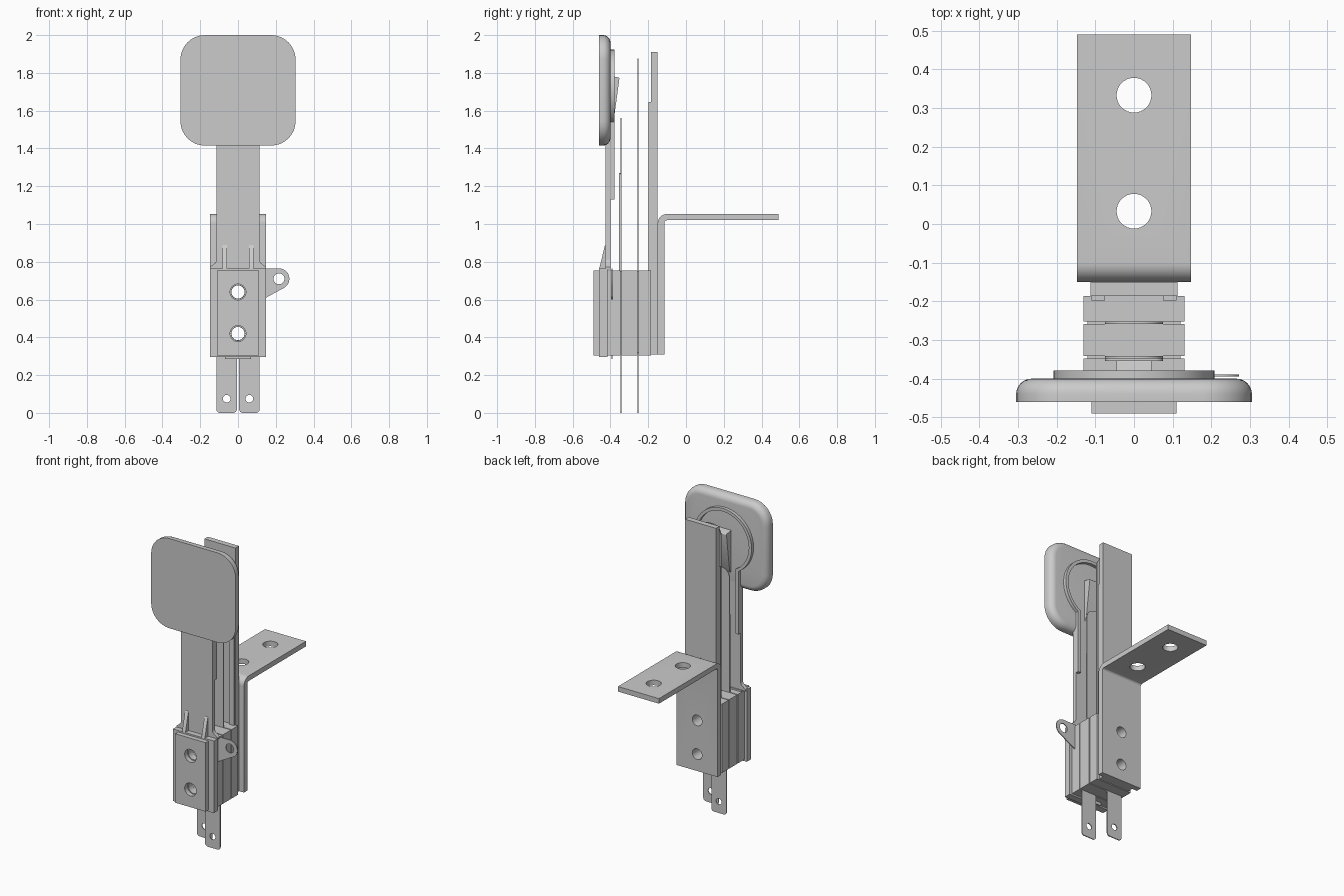
import bpy, bmesh, math
from mathutils import Vector

if "Cube" in bpy.data.objects:
    bpy.data.objects.remove(bpy.data.objects["Cube"])


def fillet(corners, n=8):
    """Corners are (u, v) or (u, v, radius); returns the rounded outline."""
    out = []
    for i, c in enumerate(corners):
        p = Vector(c[:2])
        r = c[2] if len(c) > 2 else 0
        if not r:
            out.append(p)
            continue
        a = (Vector(corners[i - 1][:2]) - p).normalized()
        b = (Vector(corners[(i + 1) % len(corners)][:2]) - p).normalized()
        half = a.angle(b) / 2
        t = r / math.tan(half)
        mid = p + (a + b).normalized() * r / math.sin(half)
        s, e = (p + a * t - mid).normalized(), (p + b * t - mid).normalized()
        out += [mid + r * s.slerp(e, k / n).normalized() for k in range(n + 1)]
    return out


def rect(x0, x1, z0, z1, r=0):
    return [(x0, z0, r), (x1, z0, r), (x1, z1, r), (x0, z1, r)]


def arc(cx, cz, r, a0, a1, n):
    return [(cx + r * math.cos(a0 + (a1 - a0) * k / n),
             cz + r * math.sin(a0 + (a1 - a0) * k / n)) for k in range(n + 1)]


def smooth(mesh):
    mesh.shade_smooth()
    mesh.set_sharp_from_angle(angle=math.radians(35))


def plate(name, corners, lo, hi, holes=(), axis='Y', back_round=0):
    """Outline with round holes (u, v, radius), extruded from lo to hi along Y or X."""
    cu = bpy.data.curves.new(name, 'CURVE')
    cu.dimensions, cu.fill_mode, cu.extrude = '2D', 'BOTH', (hi - lo) / 2
    loops = [fillet(corners)] + [arc(u, v, r, 0, math.tau * 31 / 32, 31) for u, v, r in holes]
    for pts in loops:
        sp = cu.splines.new('POLY')
        sp.points.add(len(pts) - 1)
        for q, p in zip(sp.points, pts):
            q.co = (p[0], p[1], 0, 1)
        sp.use_cyclic_u = True
    tmp = bpy.data.objects.new("outline", cu)
    bpy.context.collection.objects.link(tmp)
    mesh = bpy.data.meshes.new_from_object(tmp.evaluated_get(bpy.context.evaluated_depsgraph_get()))
    bpy.data.objects.remove(tmp)
    bm = bmesh.new()
    bm.from_mesh(mesh)
    for v in bm.verts:
        x, y, w = v.co
        w += (lo + hi) / 2
        v.co = (x, w, y) if axis == 'Y' else (w, x, y)
    bmesh.ops.remove_doubles(bm, verts=bm.verts, dist=1e-5)
    bmesh.ops.recalc_face_normals(bm, faces=bm.faces)
    if back_round:
        bmesh.ops.dissolve_limit(bm, angle_limit=0.01, verts=bm.verts, edges=bm.edges)
        rim = [e for e in bm.edges if all(abs(v.co.y - hi) < 1e-4 for v in e.verts)
               and e.calc_face_angle(0) > 1]
        bmesh.ops.bevel(bm, geom=rim, offset=back_round, segments=6, profile=0.5, affect='EDGES')
    bm.to_mesh(mesh)
    bm.free()
    smooth(mesh)
    ob = bpy.data.objects.new(name, mesh)
    bpy.context.collection.objects.link(ob)
    return ob


def screws(r):
    return [(0, 0.64, r), (0, 0.42, r)]


# Target face, with rounded back rim
plate("target_face", rect(-0.305, 0.305, 1.415, 2.0, 0.13), -0.46, -0.40, back_round=0.04)

# Horseshoe rib on the back: ring running down into two stem rails
ring = []
for half, r, sgn in ((0.113, 0.208, 1), (0.093, 0.188, -1)):
    a = math.asin(half / r)
    path = [(half, 1.13)] + arc(0, 1.715, r, a - math.pi / 2, 1.5 * math.pi - a, 48) + [(-half, 1.13)]
    ring += path[::sgn]
plate("back_rib", ring, -0.402, -0.379)

# Wedge-shaped striker behind the face
plate("striker", [(-0.405, 1.5), (-0.385, 1.53), (-0.352, 1.775, 0.006), (-0.405, 1.785)],
      -0.045, 0.045, axis='X')

# Stem with flared foot, and front gussets
plate("stem", [(-0.148, 0.76), (0.148, 0.76), (0.148, 0.772), (0.113, 0.80, 0.03), (0.113, 1.5),
               (-0.113, 1.5), (-0.113, 0.80, 0.03), (-0.148, 0.772)], -0.425, -0.40)
for s, side in ((-1, "left"), (1, "right")):
    plate("gusset_" + side, [(-0.46, 0.76), (-0.42, 0.76), (-0.42, 0.895), (-0.43, 0.885)],
          s * 0.07 - 0.012, s * 0.07 + 0.012, axis='X')

# Front clamp cap and its raised pad
plate("clamp_cap", rect(-0.148, 0.148, 0.295, 0.765), -0.46, -0.415, screws(0.036))
plate("clamp_pad", rect(-0.11, 0.11, 0.305, 0.755), -0.49, -0.46, screws(0.042))

# Insulating spacer stack
for i, (y0, y1) in enumerate(((-0.415, -0.395), (-0.389, -0.348), (-0.342, -0.258), (-0.252, -0.186))):
    plate(f"spacer_{i + 1}", rect(-0.13, 0.13, 0.305, 0.755), y0, y1, screws(0.035))

# Thin lug plate with solder eye
lug = [(-0.13, 0.765), (-0.13, 0.305), (-0.07, 0.305), (-0.07, 0.285), (0.07, 0.285), (0.07, 0.305),
       (0.13, 0.305), (0.13, 0.60)] + arc(0.217, 0.71, 0.055, math.radians(-58), math.pi / 2, 16)
plate("lug_plate", lug, -0.395, -0.389, screws(0.035) + [(0.217, 0.71, 0.029)])

# Contact blades with solder tabs
for name, s, y, top in (("front", 1, -0.345, 1.56), ("rear", -1, -0.255, 1.875)):
    plate(name + "_contact_blade",
          [(s * 0.115, 0, 0.02), (s * 0.115, 0.32), (s * 0.12, 0.32), (s * 0.12, 0.75),
           (s * 0.075, 0.75), (s * 0.075, top, 0.06), (s * -0.075, top, 0.06), (s * -0.075, 0.75),
           (s * -0.12, 0.75), (s * -0.12, 0.32), (s * 0.006, 0.32), (s * 0.006, 0, 0.02)],
          y - 0.003, y + 0.003, screws(0.035) + [(s * 0.06, 0.075, 0.02)])
plate("blade_stiffener", rect(-0.075, 0.075, 0.74, 1.27, 0.02), -0.354, -0.348)

# Tall backing strip with two side rails
plate("backing_strip", rect(-0.112, 0.112, 0.31, 1.91), -0.186, -0.15, screws(0.035))
for s, side in ((-1, "left"), (1, "right")):
    plate("backing_rail_" + side, rect(s * 0.0925 - 0.0175, s * 0.0925 + 0.0175, 0.72, 1.645),
          -0.198, -0.185)

# Bent mounting bracket, drilled twice in each leg
bracket = plate("mounting_bracket",
                [(-0.15, 0.31), (-0.115, 0.31), (-0.115, 1.02, 0.015), (0.49, 1.02),
                 (0.49, 1.053), (-0.15, 1.053, 0.05)], -0.148, 0.148, axis='X')
drills = []
for loc, rot, r in (((0, 0.333, 1.03), 0, 0.045), ((0, 0.033, 1.03), 0, 0.045),
                    ((0, -0.13, 0.64), math.pi / 2, 0.035), ((0, -0.13, 0.42), math.pi / 2, 0.035)):
    bpy.ops.mesh.primitive_cylinder_add(vertices=32, radius=r, depth=0.12, location=loc, rotation=(rot, 0, 0))
    drill = bpy.context.object
    drill.hide_render = True
    drills.append(drill)
    mod = bracket.modifiers.new("hole", 'BOOLEAN')
    mod.operation, mod.object, mod.solver = 'DIFFERENCE', drill, 'EXACT'
bpy.context.view_layer.update()
drilled = bpy.data.meshes.new_from_object(bracket.evaluated_get(bpy.context.evaluated_depsgraph_get()))
bracket.modifiers.clear()
bracket.data = drilled
smooth(drilled)
for drill in drills:
    bpy.data.objects.remove(drill)
